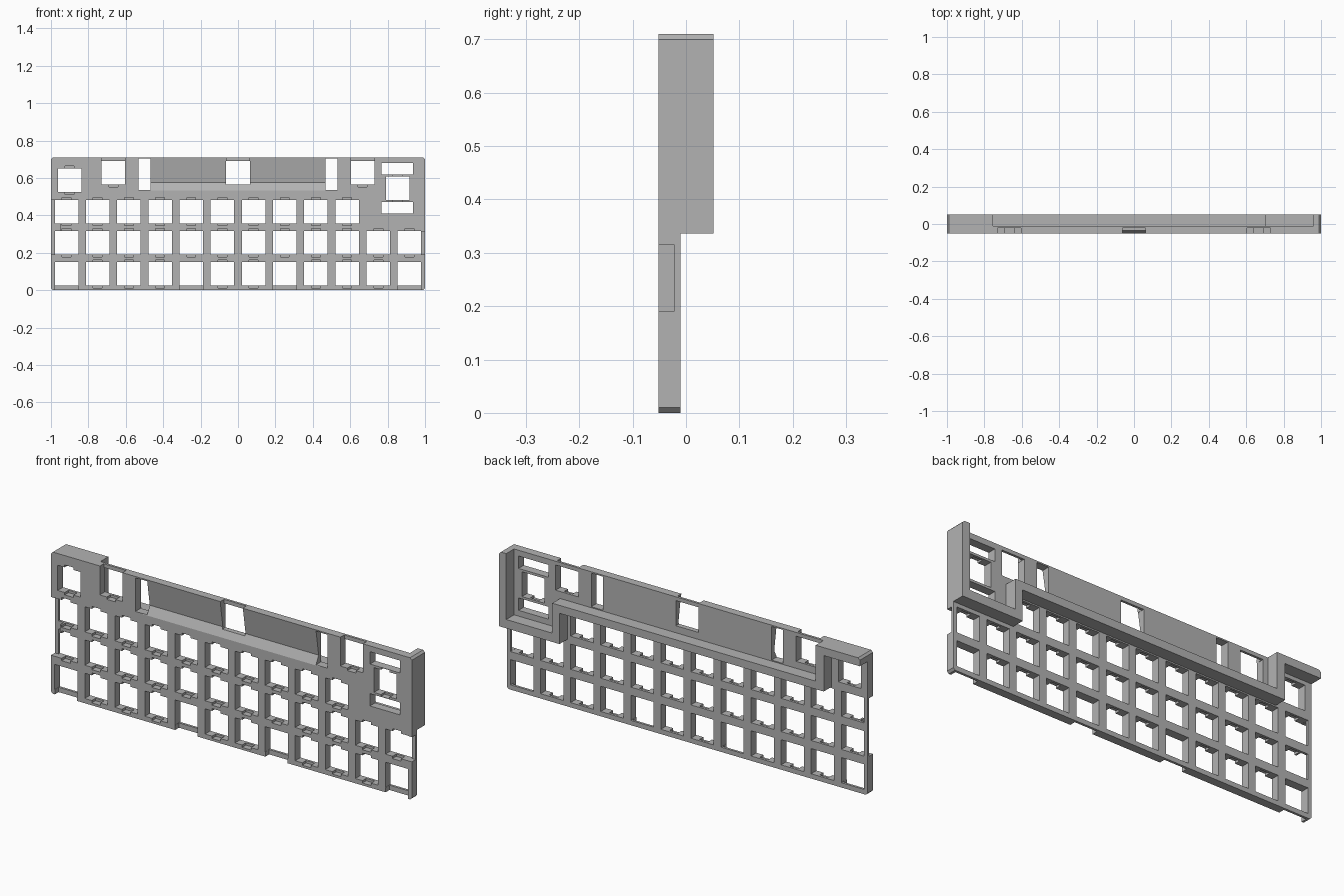
import bpy, bmesh
from mathutils import Vector

cube = bpy.data.objects.get("Cube")
if cube:
    bpy.data.objects.remove(cube, do_unlink=True)

grey = bpy.data.materials.new("plain grey")
grey.use_nodes = True
colour = (0.45, 0.45, 0.45, 1)
grey.diffuse_color = colour
grey.node_tree.nodes["Principled BSDF"].inputs["Base Color"].default_value = colour

FRONT, SHELF, BACK, REAR = -0.052, -0.022, -0.01, 0.052
TOP, PITCH, HALF = 0.71, 1 / 6, 0.063


def prism(bm, points, offset):
    """Extrude a flat outline along the offset into a closed solid."""
    face = bm.faces.new([bm.verts.new(p) for p in points])
    moved = bmesh.ops.extrude_face_region(bm, geom=[face])["geom"]
    verts = [v for v in moved if isinstance(v, bmesh.types.BMVert)]
    bmesh.ops.translate(bm, verts=verts, vec=Vector(offset))


def finish(name, bm):
    bmesh.ops.recalc_face_normals(bm, faces=bm.faces)
    mesh = bpy.data.meshes.new(name)
    bm.to_mesh(mesh)
    bm.free()
    mesh.materials.append(grey)
    obj = bpy.data.objects.new(name, mesh)
    bpy.context.collection.objects.link(obj)
    return obj


def outline_part(name, outline, y0, y1):
    bm = bmesh.new()
    prism(bm, [(x, y0, z) for x, z in outline], (0, y1 - y0, 0))
    return finish(name, bm)


cutters = bmesh.new()


def cut(x0, x1, z0, z1, y0=-0.1, y1=0.1):
    prism(cutters, [(x0, y0, z0), (x1, y0, z0), (x1, y0, z1), (x0, y0, z1)],
          (0, y1 - y0, 0))


def pocket(x0, x1, z0, z1):
    """Blind recess in the front, leaving a thin sheet at the back."""
    cut(x0, x1, z0, z1, -0.1, SHELF)


def key(x, z, clips=True):
    cut(x - HALF, x + HALF, z - HALF, z + HALF)
    if clips:
        for side in (-1, 1):
            mid = z + side * HALF
            pocket(x - 0.024, x + 0.024, mid - 0.012, mid + 0.012)


# Three rows of key openings
for row, count in enumerate((12, 12, 10)):
    for col in range(count):
        x = (col - 5.5) * PITCH
        open_below = row == 0 and col in (0, 4, 7, 11)
        key(x, 0.087 + row * PITCH, not open_below)
        if open_below:
            pocket(x - HALF + 0.001, x + HALF - 0.001, -0.1, 0.08)

# Pockets open to the left and right edges
pocket(-1.1, -0.95, 0.191, 0.482)
pocket(0.95, 1.1, 0.191, 0.315)

# Upper row openings, with recesses through the top edge
key(-0.9, 0.588)
for x in (-4 * PITCH, 0, 4 * PITCH):
    key(x, 0.628, x != 0)
    pocket(x - HALF + 0.001, x + HALF - 0.001, 0.64, 0.8)

# Tall slots beside the sloping panel
for x in (-0.5, 0.5):
    cut(x - 0.032, x + 0.032, 0.535, 0.703)

# Corner switch opening with a window above and below
cut(0.79, 0.916, 0.483, 0.607)
for z in (0.44, 0.65):
    cut(0.768, 0.935, z - 0.031, z + 0.031)
for z in (0.483, 0.607):
    pocket(0.829, 0.877, z - 0.01, z + 0.01)

# Sloping front panel with a ledge under it
slope = [(-0.053, 0.72), (-0.03, 0.575), (-0.053, 0.53), (-0.1, 0.53), (-0.1, 0.72)]
prism(cutters, [(-0.49, y, z) for y, z in slope], (0.98, 0, 0))

# Plate with slightly clipped corners
r = 0.01
plate = outline_part("switch_plate", [
    (-1 + r, 0), (1 - r, 0), (1, r), (1, TOP - r), (1 - r, TOP),
    (-1 + r, TOP), (-1, TOP - r), (-1, r)], FRONT, BACK)
cutter = finish("opening_cutter", cutters)
cutter.hide_render = True
mod = plate.modifiers.new("openings", "BOOLEAN")
mod.operation = "DIFFERENCE"
mod.solver = "EXACT"
mod.use_self = True
mod.object = cutter
bpy.context.view_layer.update()
graph = bpy.context.evaluated_depsgraph_get()
result = bpy.data.meshes.new_from_object(plate.evaluated_get(graph))
plate.modifiers.clear()
plate.data = result
bpy.data.objects.remove(cutter, do_unlink=True)

# Stepped wall standing on the back of the plate
outline_part("rear_wall", [
    (-1, TOP - r), (-1 + r, TOP), (-0.755, TOP), (-0.755, 0.53), (0.705, 0.53),
    (0.705, 0.38), (0.96, 0.38), (0.96, TOP), (1 - r, TOP), (1, TOP - r),
    (1, 0.336), (0.665, 0.336), (0.665, 0.49), (-0.8, 0.49),
    (-0.8, 0.67), (-1, 0.67)], BACK, REAR)
